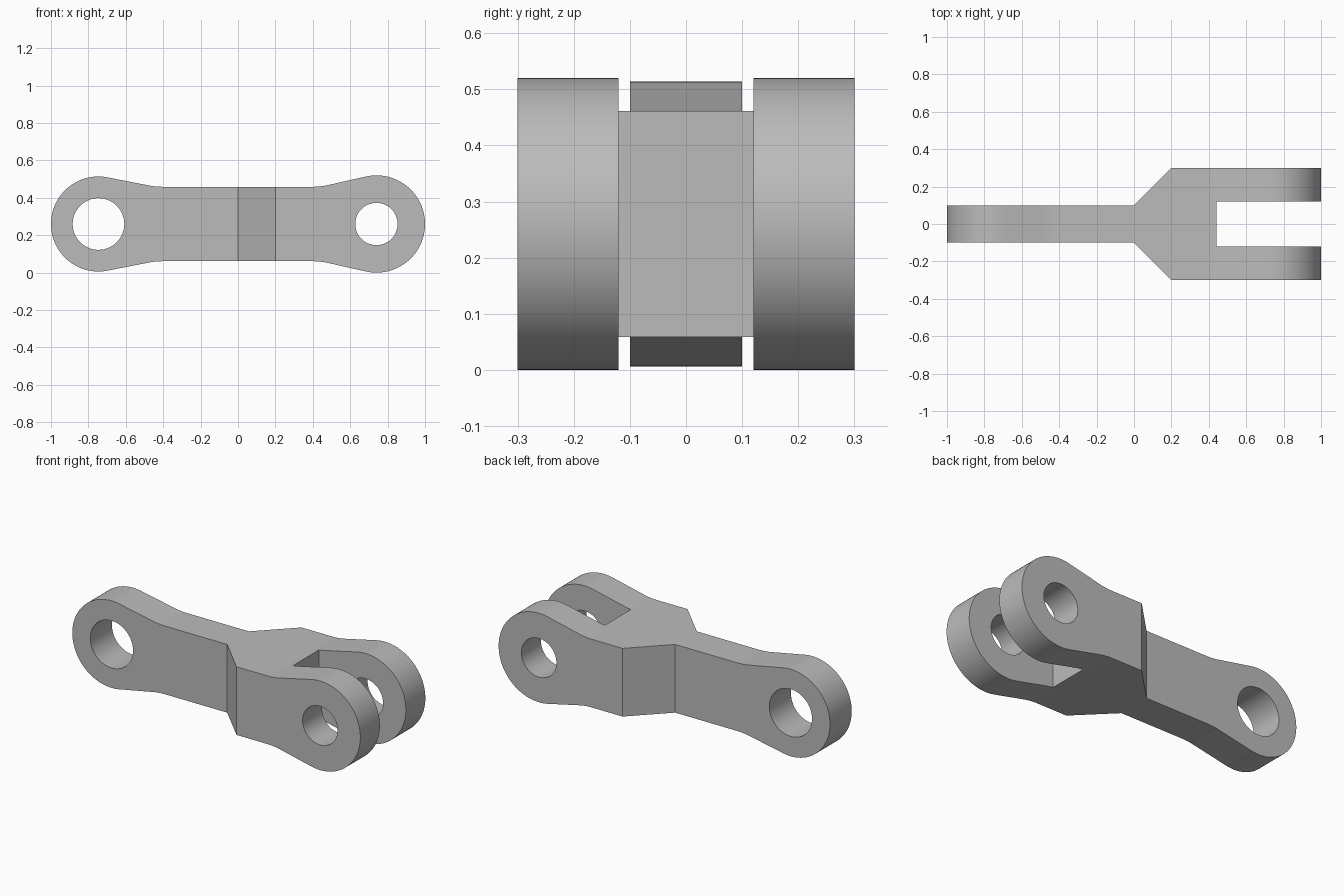
import bpy, bmesh, math
from mathutils import Vector, Matrix

cube = bpy.data.objects.get("Cube")
if cube:
    bpy.data.objects.remove(cube, do_unlink=True)

MID_Z = 0.26         # height of the link's long axis
HALF_H = 0.199       # half height of the straight body
WAIST_X = 0.44       # where the body starts to flare into each eye

steel = bpy.data.materials.new("plain_grey")
steel.use_nodes = True
grey = (0.5, 0.5, 0.5, 1)
steel.diffuse_color = grey
steel.node_tree.nodes["Principled BSDF"].inputs["Base Color"].default_value = grey


def prism(name, points, axis, lo, hi):
    """Extrude a closed 2D outline along y (side outline) or z (plan outline)."""
    bm = bmesh.new()
    place = (lambda p: (p[0], lo, p[1])) if axis == "y" else (lambda p: (p[0], p[1], lo))
    face = bm.faces.new([bm.verts.new(place(p)) for p in points])
    shift = Vector((0, hi - lo, 0)) if axis == "y" else Vector((0, 0, hi - lo))
    new = bmesh.ops.extrude_face_region(bm, geom=[face])["geom"]
    bmesh.ops.translate(bm, vec=shift, verts=[g for g in new if isinstance(g, bmesh.types.BMVert)])
    bmesh.ops.recalc_face_normals(bm, faces=bm.faces)
    mesh = bpy.data.meshes.new(name)
    bm.to_mesh(mesh)
    bm.free()
    mesh.materials.append(steel)
    obj = bpy.data.objects.new(name, mesh)
    bpy.context.collection.objects.link(obj)
    return obj


def circle(x, z, radius, start=0, end=math.tau, steps=96):
    return [(x + radius * math.cos(start + (end - start) * i / steps),
             z + radius * math.sin(start + (end - start) * i / steps))
            for i in range(steps + 1)]


def eye_outline(x, radius):
    """Right-hand half of the side outline: softened waist, tangent flare, round eye."""
    corner = Vector((WAIST_X, HALF_H))
    centre = Vector((x, 0))
    to_corner = corner - centre
    angle = math.atan2(to_corner.y, to_corner.x) - math.acos(radius / to_corner.length)
    tangent = centre + radius * Vector((math.cos(angle), math.sin(angle)))
    start = corner - Vector((0.04, 0))
    stop = corner + (tangent - corner).normalized() * 0.04
    fillet = []
    for i in range(7):
        t = i / 6
        fillet.append(start * (1 - t) ** 2 + corner * 2 * t * (1 - t) + stop * t ** 2)
    lower = [(p.x, -p.y) for p in fillet]
    upper = [(p.x, p.y) for p in reversed(fillet)]
    return lower + circle(x, 0, radius, -angle, angle, 72) + upper


# Side outline: fork eye on the right, single eye on the left
outline = eye_outline(0.74, 0.26) + [(-x, -z) for x, z in eye_outline(0.746, 0.254)]
link = prism("clevis_link", [(x, z + MID_Z) for x, z in outline], "y", -0.4, 0.4)

# Plan outline: thin tongue, tapered shoulder, open fork
half_plan = [(-1.2, 0.1), (0, 0.1), (0.2, 0.3), (1.2, 0.3), (1.2, 0.12), (WAIST_X, 0.12)]
plan = half_plan + [(x, -y) for x, y in reversed(half_plan)]
plan_cutter = prism("plan_cutter", plan, "z", -0.2, 0.8)

# Pin bores
tongue_bore = prism("tongue_bore", circle(-0.746, MID_Z, 0.138)[:-1], "y", -0.5, 0.5)
fork_bore = prism("fork_bore", circle(0.74, MID_Z, 0.113)[:-1], "y", -0.5, 0.5)

cutters = [(plan_cutter, "INTERSECT"), (tongue_bore, "DIFFERENCE"), (fork_bore, "DIFFERENCE")]
for cutter, operation in cutters:
    cutter.hide_render = True
    mod = link.modifiers.new(cutter.name, "BOOLEAN")
    mod.operation = operation
    mod.solver = "EXACT"
    mod.object = cutter

# Bake the cuts and drop the helpers
graph = bpy.context.evaluated_depsgraph_get()
baked = bpy.data.meshes.new_from_object(link.evaluated_get(graph))
link.modifiers.clear()
link.data = baked
for cutter, operation in cutters:
    bpy.data.objects.remove(cutter, do_unlink=True)

# Smooth round surfaces, crisp edges
bpy.ops.object.select_all(action="DESELECT")
link.select_set(True)
bpy.context.view_layer.objects.active = link
bpy.ops.object.shade_smooth_by_angle(angle=math.radians(20))
weighted = link.modifiers.new("even_normals", "WEIGHTED_NORMAL")
weighted.keep_sharp = True
